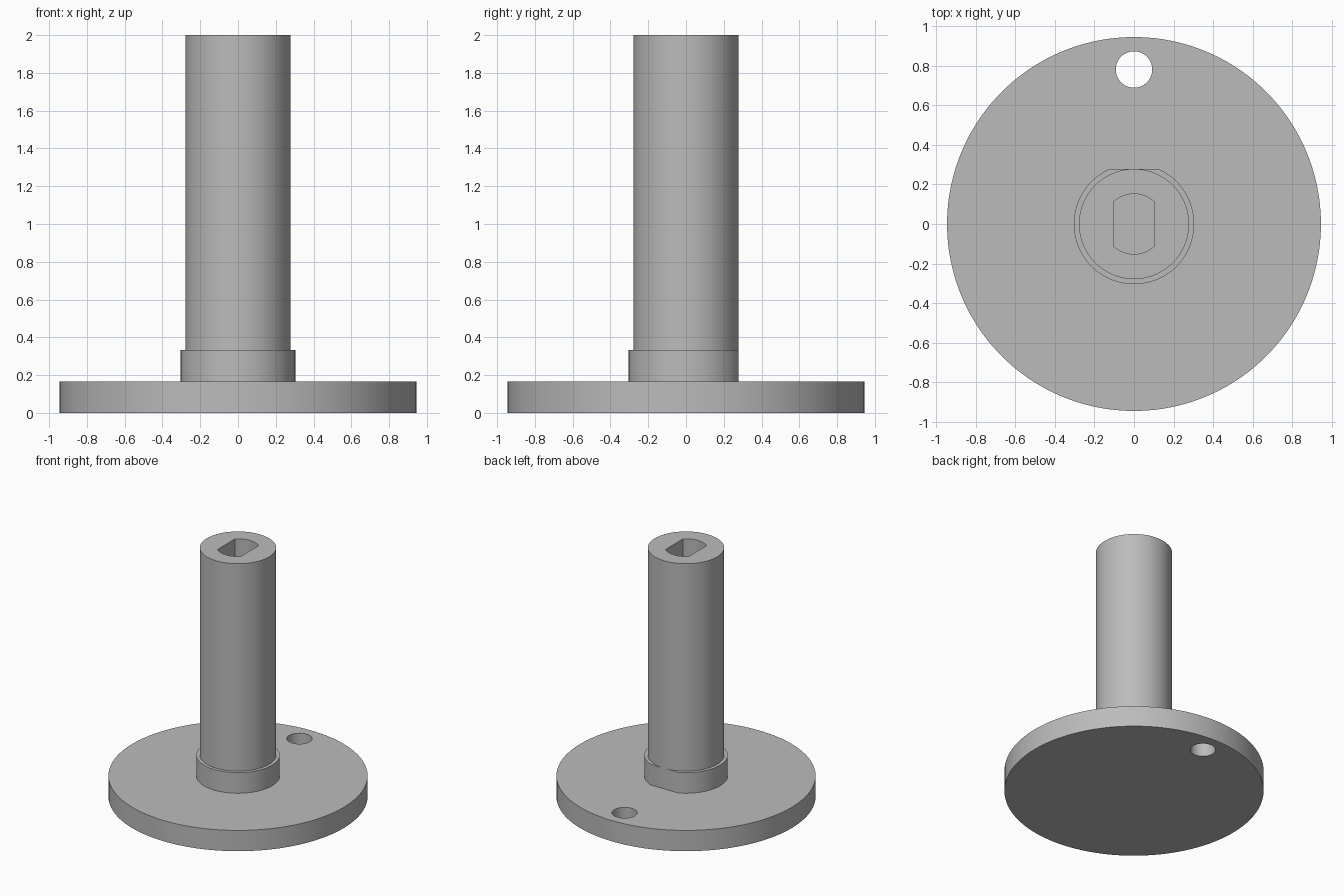
import bpy
import bmesh
import math

cube = bpy.data.objects.get("Cube")
if cube:
    bpy.data.objects.remove(cube, do_unlink=True)

# One plain grey for the whole part
GREY = (0.5, 0.5, 0.5, 1.0)
grey = bpy.data.materials.new("plain_grey")
grey.use_nodes = True
grey.diffuse_color = GREY
grey.node_tree.nodes["Principled BSDF"].inputs["Base Color"].default_value = GREY


def circle(radius, centre_y=0.0, segments=128, max_x=9.0, max_y=9.0):
    """Round outline, optionally cut by flats at +-max_x or at +max_y."""
    angles = {2 * math.pi * i / segments for i in range(segments)}
    # Put exact corners where the flats meet the arc
    if max_x < radius:
        a = math.acos(max_x / radius)
        angles = {t for t in angles if abs(math.cos(t)) * radius < max_x - 0.001}
        angles |= {a, math.pi - a, math.pi + a, 2 * math.pi - a}
    if max_y < radius:
        a = math.asin(max_y / radius)
        angles = {t for t in angles if math.sin(t) * radius < max_y - 0.001}
        angles |= {a, math.pi - a}
    return [(radius * math.cos(t), centre_y + radius * math.sin(t)) for t in sorted(angles)]


def prism(name, outline, bottom, top):
    """Extrude a closed outline between two heights."""
    bm = bmesh.new()
    face = bm.faces.new([bm.verts.new((x, y, bottom)) for x, y in outline])
    up = bmesh.ops.extrude_face_region(bm, geom=[face], use_keep_orig=True)
    verts = [v for v in up["geom"] if isinstance(v, bmesh.types.BMVert)]
    bmesh.ops.translate(bm, verts=verts, vec=(0, 0, top - bottom))
    bmesh.ops.recalc_face_normals(bm, faces=bm.faces)
    mesh = bpy.data.meshes.new(name)
    bm.to_mesh(mesh)
    bm.free()
    mesh.materials.append(grey)
    obj = bpy.data.objects.new(name, mesh)
    bpy.context.collection.objects.link(obj)
    return obj


def select_only(obj):
    bpy.ops.object.select_all(action="DESELECT")
    obj.select_set(True)
    bpy.context.view_layer.objects.active = obj


def cut(obj, cutter):
    """Subtract the cutter and discard it."""
    mod = obj.modifiers.new("cut", "BOOLEAN")
    mod.operation = "DIFFERENCE"
    mod.solver = "EXACT"
    mod.object = cutter
    select_only(obj)
    bpy.ops.object.modifier_apply(modifier=mod.name)
    bpy.data.objects.remove(cutter, do_unlink=True)


BASE_TOP, COLLAR_TOP, TOP = 0.167, 0.333, 2.0
SHAFT_R = 0.278

# Round base with a through hole near the back rim
base = prism("base_disc", circle(0.944, segments=192), 0.0, BASE_TOP)
cut(base, prism("pin_hole", circle(0.092, 0.78, 64), -0.1, BASE_TOP + 0.1))

# Collar with a flat at the back
collar = prism("collar", circle(0.304, max_y=SHAFT_R), BASE_TOP, COLLAR_TOP)

# Shaft with a blind double-flat socket in its top
shaft = prism("shaft", circle(SHAFT_R), COLLAR_TOP, TOP)
cut(shaft, prism("socket", circle(0.152, max_x=0.104), TOP - 0.55, TOP + 0.1))

for part in (base, collar, shaft):
    select_only(part)
    bpy.ops.object.shade_smooth_by_angle(angle=math.radians(30))
